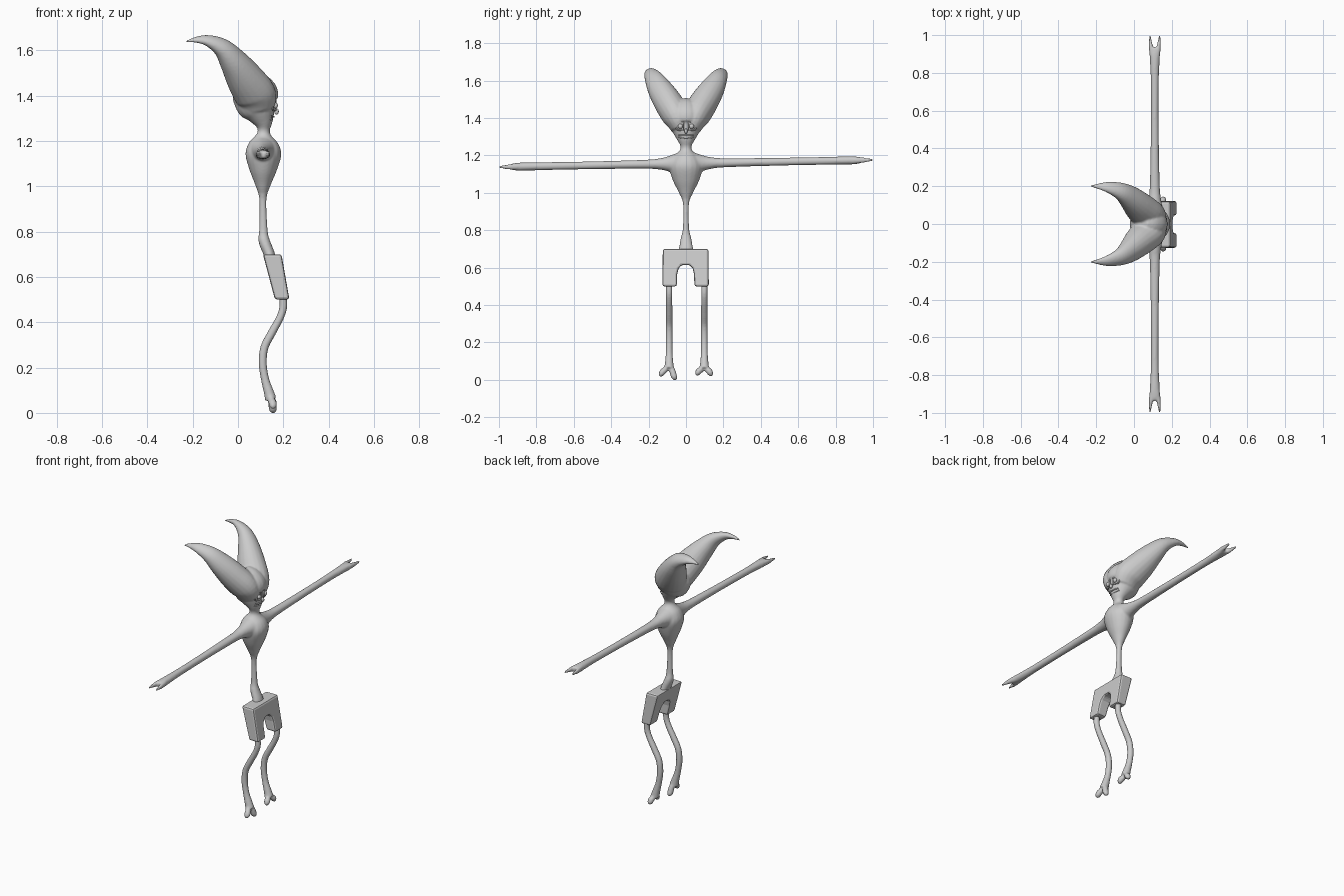
import bpy, bmesh, math
from mathutils import Vector

if "Cube" in bpy.data.objects:
    bpy.data.objects.remove(bpy.data.objects["Cube"])

grey = bpy.data.materials.new("grey clay")
grey.diffuse_color = (0.6, 0.6, 0.6, 1)
grey.use_nodes = True
grey.node_tree.nodes["Principled BSDF"].inputs["Base Color"].default_value = grey.diffuse_color


def finish(bm, name):
    bmesh.ops.recalc_face_normals(bm, faces=bm.faces)
    me = bpy.data.meshes.new(name)
    bm.to_mesh(me)
    bm.free()
    me.materials.append(grey)
    ob = bpy.data.objects.new(name, me)
    bpy.context.collection.objects.link(ob)
    return ob


def spline(p, steps=5):
    """Catmull-Rom resampling of (x, y, z, a, b) stations."""
    p = [Vector(q) for q in p]
    out = []
    for i in range(len(p) - 1):
        p0, p1, p2, p3 = p[max(i - 1, 0)], p[i], p[i + 1], p[min(i + 2, len(p) - 1)]
        for s in range(steps):
            t = s / steps
            out.append(p1 + (p2 - p0) * (t / 2) + (p0 * 2 - p1 * 5 + p2 * 4 - p3) * (t * t / 2)
                       + (p1 * 3 - p0 - p2 * 3 + p3) * (t ** 3 / 2))
    return out + [p[-1]]


def tube(bm, stations, ref, sides=20):
    """Closed elliptical loft: a is the radius along ref, b across it."""
    st = spline(stations)
    pts = [Vector(s[:3]) for s in st]
    rings = []
    for i, s in enumerate(st):
        tan = (pts[min(i + 1, len(st) - 1)] - pts[max(i - 1, 0)]).normalized()
        u = Vector(ref)
        u = (u - tan * u.dot(tan)).normalized()
        v = tan.cross(u)
        a, b = max(s[3], .002), max(s[4], .002)
        rings.append([bm.verts.new(pts[i] + u * a * math.cos(k * math.tau / sides)
                                   + v * b * math.sin(k * math.tau / sides)) for k in range(sides)])
    for r, q in zip(rings, rings[1:]):
        for k in range(sides):
            j = (k + 1) % sides
            bm.faces.new((r[k], r[j], q[j], q[k]))
    bm.faces.new(rings[0])
    bm.faces.new(rings[-1])


def blend(ob, voxel, rounds):
    """Fuse overlapping lofts into one soft skin."""
    m = ob.modifiers.new("fuse", 'REMESH')
    m.mode = 'VOXEL'
    m.voxel_size = voxel
    m.use_smooth_shade = True
    m = ob.modifiers.new("soften", 'SMOOTH')
    m.factor = 0.5
    m.iterations = rounds


# Torso, head, horns and arms
bm = bmesh.new()
tube(bm, [(.14, 0, .67, .042, .026), (.138, 0, .70, .038, .025), (.115, 0, .76, .028, .025),
          (.112, 0, .81, .017, .019), (.11, 0, .94, .016, .016), (.11, 0, 1.0, .038, .032),
          (.111, 0, 1.07, .072, .06), (.112, 0, 1.14, .09, .079), (.112, 0, 1.19, .07, .065),
          (.113, 0, 1.225, .035, .034), (.114, 0, 1.25, .03, .027), (.112, 0, 1.28, .045, .042),
          (.10, 0, 1.32, .068, .067), (.083, 0, 1.36, .085, .092), (.075, 0, 1.41, .09, .101),
          (.06, 0, 1.46, .07, .075), (.045, 0, 1.495, .03, .03)], (0, 1, 0))
for s in (-1, 1):
    tube(bm, [(.09, s * .03, 1.34, .05, .07), (.078, s * .045, 1.40, .075, .092),
              (.03, s * .09, 1.475, .077, .083), (-.02, s * .137, 1.55, .067, .062),
              (-.07, s * .172, 1.61, .05, .041), (-.135, s * .194, 1.643, .032, .022),
              (-.19, s * .2, 1.646, .016, .011), (-.23, s * .2, 1.638, .004, .004)],
         (0, s * .87, -.5))

    def arm_z(y):
        return 1.157 + s * .019 * y
    tube(bm, [(.11, s * y, arm_z(y), a, b) for y, a, b in
              ((.04, .06, .06), (.09, .042, .042), (.14, .032, .03), (.22, .026, .024),
               (.5, .021, .021), (.75, .021, .021), (.88, .027, .022), (.935, .026, .016))], (1, 0, 0))
    # Forked hand
    for dx in (-1, 1):
        tube(bm, [(.11 + dx * .012, s * .88, arm_z(.88), .014, .02),
                  (.11 + dx * .021, s * .94, arm_z(.94), .011, .015),
                  (.11 + dx * .026, s * 1.0, arm_z(1), .004, .006)], (1, 0, 0), 12)
blend(finish(bm, "body"), .006, 5)

# Wavy legs with two-toed feet
for name, y0, toes in (("right_leg", -.09, ((-.133, .035), (-.06, .016))),
                       ("left_leg", .098, ((.062, .04), (.132, .037)))):
    bm = bmesh.new()
    tube(bm, [(x, y0, z, r, r) for x, z, r in
              ((.195, .54, .016), (.2, .47, .017), (.185, .42, .017), (.15, .355, .018),
               (.117, .29, .018), (.109, .22, .018), (.119, .15, .018), (.135, .095, .022),
               (.145, .06, .026))], (0, 1, 0), 16)
    for ty, tz in toes:
        tube(bm, [(.138, y0, .085, .014, .014), (.148, (y0 + ty) / 2, .055, .016, .016),
                  (.153, ty * .8 + y0 * .2, tz + .008, .018, .017),
                  (.155, ty, tz - .008, .015, .014), (.156, ty, tz - .018, .004, .004)], (1, 0, 0), 12)
    blend(finish(bm, name), .005, 4)

# Shorts: arched profile, sheared forward towards the hems
half = [(.122, .7), (.124, .5), (.047, .5), (.045, .565), (.038, .595), (.02, .615)]
profile = half + [(-y, z) for y, z in reversed(half)]
bm = bmesh.new()
sides = []
for d in (-1, 1):
    sides.append([bm.verts.new((.151 + (.7 - z) * .22 + d * (.041 - (.7 - z) * .045), y - .002, z))
                  for y, z in profile])
bm.faces.new(sides[0])
bm.faces.new(sides[1])
n = len(profile)
for k in range(n):
    bm.faces.new((sides[0][k], sides[0][(k + 1) % n], sides[1][(k + 1) % n], sides[1][k]))
shorts = finish(bm, "shorts")
bev = shorts.modifiers.new("chamfer", 'BEVEL')
bev.width = .011
bev.segments = 2
bev.limit_method = 'ANGLE'
bev.angle_limit = math.radians(40)

# Face: rimmed eyes, nose and grin
def bead(name, loc, scale):
    b = bmesh.new()
    bmesh.ops.create_uvsphere(b, u_segments=16, v_segments=10, radius=1)
    for v in b.verts:
        v.co = Vector(loc) + Vector([c * k for c, k in zip(v.co, scale)])
    for f in b.faces:
        f.smooth = True
    return finish(b, name)


def line(name, pts, radius, closed=False):
    cu = bpy.data.curves.new(name, 'CURVE')
    cu.dimensions = '3D'
    cu.bevel_depth = radius
    cu.bevel_resolution = 2
    sp = cu.splines.new('POLY')
    sp.points.add(len(pts) - 1)
    for p, q in zip(sp.points, pts):
        p.co = (*q, 1)
    sp.use_cyclic_u = closed
    cu.materials.append(grey)
    bpy.context.collection.objects.link(bpy.data.objects.new(name, cu))


for side, s in (("right", -1), ("left", 1)):
    bead(side + "_eye", (.166, s * .03, 1.356), (.01, .013, .013))
    rim = [(.168 - .35 * (abs(y) - .01), s * y, z) for y, z in
           ((.014, 1.336), (.046, 1.334), (.053, 1.345), (.051, 1.374), (.04, 1.38), (.014, 1.378))]
    line(side + "_eye_rim", rim, .004, True)
bead("nose", (.17, 0, 1.33), (.01, .008, .014))
for name, z0, lift in (("upper_lip", 1.307, .5), ("lower_lip", 1.292, 4)):
    line(name, [(.158 - 7 * y * y - (1.307 - z0) * .5, y, z0 + lift * y * y)
                for y in [i * .008 for i in range(-5, 6)]], .004)
